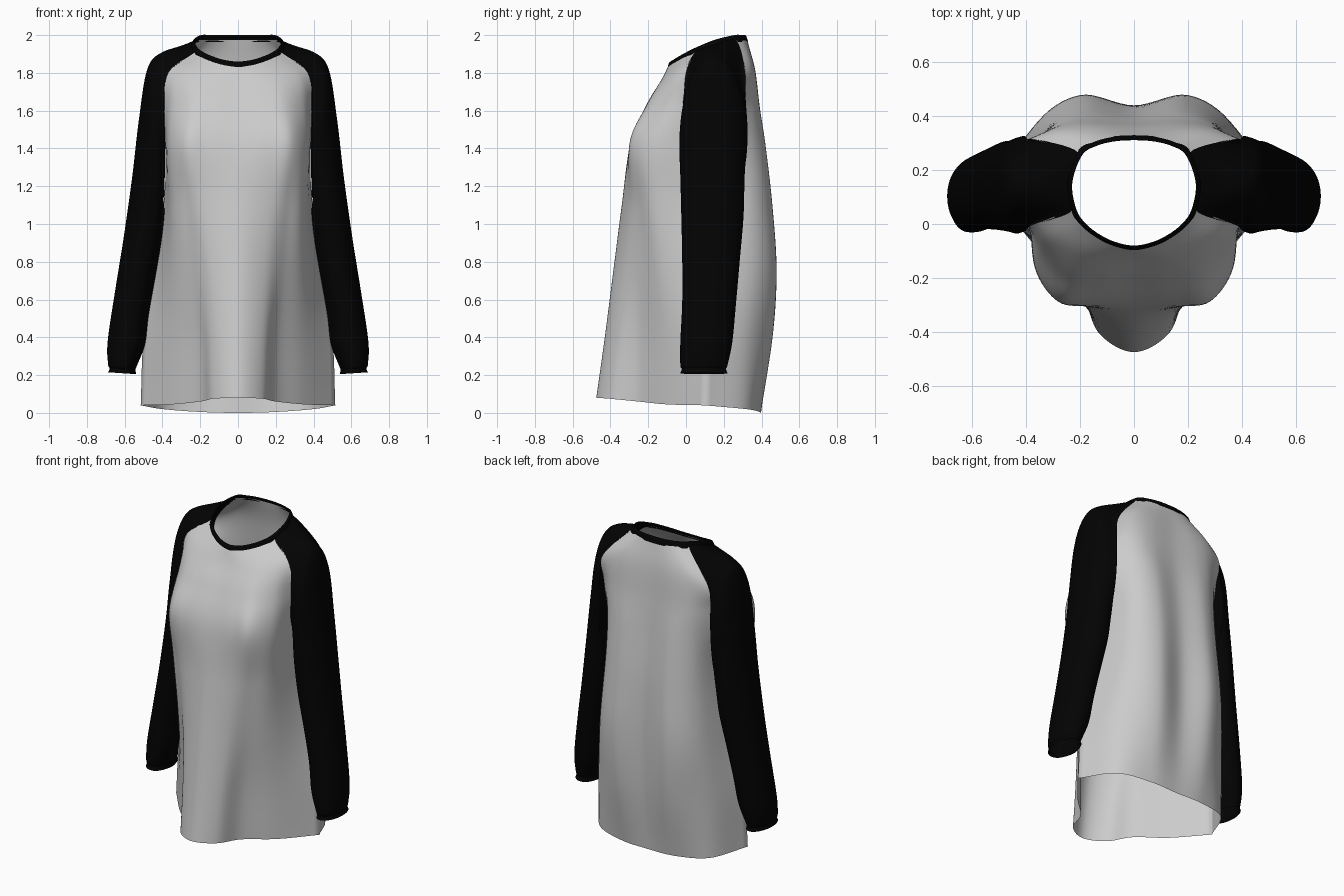
import bpy, bmesh, math
from mathutils import Vector as V

if "Cube" in bpy.data.objects:
    bpy.data.objects.remove(bpy.data.objects["Cube"])

N = 8  # spline steps between control points


def spline(pts, closed=False):
    """Smooth curve through the points."""
    k = len(pts)
    if closed:
        get = lambda i: pts[i % k]
    else:
        ext = [pts[0] * 2 - pts[1]] + pts + [pts[-1] * 2 - pts[-2]]
        get = lambda i: ext[i + 1]
    out = []
    for i in range(k if closed else k - 1):
        a, b, c, d = (get(i + j) for j in (-1, 0, 1, 2))
        for s in range(N):
            t = s / N
            out.append(0.5 * (2 * b + (c - a) * t + (2 * a - 5 * b + 4 * c - d) * t * t
                              + (3 * b - a - 3 * c + d) * t ** 3))
    return out if closed else out + [pts[-1].copy()]


def surface(rows, closed=False):
    """Dense grid of points through a coarse control grid."""
    rows = [spline(r, closed) for r in rows]
    cols = [spline(list(c)) for c in zip(*rows)]
    return [list(r) for r in zip(*cols)]


def build(name, grids, closed=False, mat=None):
    bm = bmesh.new()
    for g in grids:
        vs = [[bm.verts.new(p) for p in r] for r in g]
        w = len(g[0])
        for i in range(len(g) - 1):
            for j in range(w if closed else w - 1):
                k = (j + 1) % w
                bm.faces.new((vs[i][j], vs[i][k], vs[i + 1][k], vs[i + 1][j]))
    bmesh.ops.remove_doubles(bm, verts=bm.verts, dist=0.0005)
    bmesh.ops.recalc_face_normals(bm, faces=bm.faces)
    me = bpy.data.meshes.new(name)
    bm.to_mesh(me)
    bm.free()
    for p in me.polygons:
        p.use_smooth = True
    ob = bpy.data.objects.new(name, me)
    bpy.context.collection.objects.link(ob)
    if mat:
        me.materials.append(mat)
    return ob


def full(row):
    """Mirror a centre-to-edge row across x."""
    r = [V(p) for p in row]
    return [V((-p.x, p.y, p.z)) for p in r[:0:-1]] + r


black = bpy.data.materials.new("black_fabric")
black.diffuse_color = (0.0008, 0.0008, 0.0008, 1)
black.use_nodes = True
black.node_tree.nodes["Principled BSDF"].inputs["Base Color"].default_value = black.diffuse_color

# Panel control rows, hem to neckline, each from centre to side edge
FRONT = [
    [(0, -.475, .08), (.13, -.405, .075), (.20, -.25, .06), (.35, -.10, .045), (.515, .10, .04)],
    [(0, -.43, .40), (.135, -.37, .40), (.21, -.24, .40), (.345, -.105, .40), (.50, .11, .40)],
    [(0, -.385, .75), (.145, -.335, .75), (.24, -.24, .75), (.35, -.12, .75), (.445, .12, .75)],
    [(0, -.34, 1.10), (.16, -.31, 1.10), (.26, -.255, 1.10), (.355, -.15, 1.11), (.39, .13, 1.15)],
    [(0, -.295, 1.42), (.16, -.298, 1.42), (.28, -.287, 1.42), (.365, -.17, 1.40), (.385, 0, 1.42)],
    [(0, -.21, 1.62), (.13, -.215, 1.62), (.25, -.20, 1.62), (.345, -.115, 1.62), (.39, -.01, 1.62)],
    [(0, -.135, 1.75), (.12, -.135, 1.755), (.22, -.11, 1.77), (.31, -.06, 1.785), (.37, 0, 1.80)],
    [(0, -.095, 1.835), (.07, -.082, 1.842), (.13, -.055, 1.858), (.19, -.01, 1.882), (.23, .05, 1.91)],
]
BACK = [
    [(0, .395, .0), (.20, .39, .005), (.40, .32, .02), (.515, .10, .04)],
    [(0, .43, .40), (.20, .455, .40), (.39, .34, .40), (.50, .11, .40)],
    [(0, .44, .75), (.20, .478, .75), (.36, .37, .75), (.445, .12, .75)],
    [(0, .43, 1.10), (.19, .455, 1.10), (.33, .36, 1.12), (.39, .13, 1.15)],
    [(0, .40, 1.42), (.18, .42, 1.42), (.30, .37, 1.42), (.385, .25, 1.42)],
    [(0, .38, 1.62), (.18, .39, 1.62), (.29, .365, 1.62), (.39, .29, 1.62)],
    [(0, .36, 1.82), (.16, .365, 1.82), (.27, .35, 1.82), (.38, .315, 1.78)],
    [(0, .325, 1.975), (.08, .32, 1.975), (.15, .302, 1.975), (.207, .265, 1.975)],
]
NECK_SIDE = V((.246, .155, 1.95))

# Body: two panels sewn together along the side seams up to the underarm
front = surface([full(r) for r in FRONT])
back = surface([full(r) for r in BACK])
for i in range(3 * N + 1):
    for j in (0, -1):
        m = (front[i][j] + back[i][j]) / 2
        front[i][j] = m
        back[i][j] = m.copy()
build("shirt_body", [front, back])

# Raglan sleeves: first ring is the armhole seam, then oval sections
armhole = [NECK_SIDE] + [V(FRONT[i][-1]) for i in (7, 6, 5, 4, 3)] \
    + [V(BACK[i][-1]) for i in (4, 5, 6, 7)]
ANGLES = (0, 30, 62, 95, 130, 180, 230, 265, 298, 330)
# outer x, z, inner x, z, front y, back y
SECTIONS = [
    (.40, 1.91, .405, 1.10, -.025, .325),
    (.48, 1.82, .385, 1.04, -.035, .32),
    (.525, 1.55, .385, .96, -.03, .31),
    (.56, 1.25, .40, .86, -.025, .305),
    (.605, .93, .435, .70, -.02, .285),
    (.65, .65, .47, .52, -.02, .265),
    (.69, .38, .49, .37, -.03, .245),
    (.688, .26, .535, .25, -.03, .22),
    (.68, .235, .542, .23, -.022, .212),
    (.688, .215, .54, .205, -.03, .22),
]
rings = [armhole]
for ox, oz, ix, iz, yf, yb in SECTIONS:
    ring = []
    for a in ANGLES:
        c, s = math.cos(math.radians(a)), math.sin(math.radians(a))
        ring.append(V(((ox + ix) / 2 + c * (ox - ix) / 2,
                       (yf + yb) / 2 - s * (yb - yf) / 2,
                       (oz + iz) / 2 + c * (oz - iz) / 2)))
    rings.append(ring)
right = surface(rings, True)
left = [[V((-p.x, p.y, p.z)) for p in r] for r in right]
build("right_sleeve", [right], True, black)
build("left_sleeve", [left], True, black)

# Neckband: follows the neckline, leaning inward and up
side_l = V((-NECK_SIDE.x, NECK_SIDE.y, NECK_SIDE.z))
neck = full(FRONT[-1]) + [NECK_SIDE] + full(BACK[-1])[::-1] + [side_l]


def band(k, dz):
    return [V((p.x * k, .12 + (p.y - .12) * k, p.z + dz)) for p in neck]


build("neckband", [surface([band(1.02, -.012), band(.975, .018), band(.935, .025),
                            band(.93, .012)], True)], True, black)
